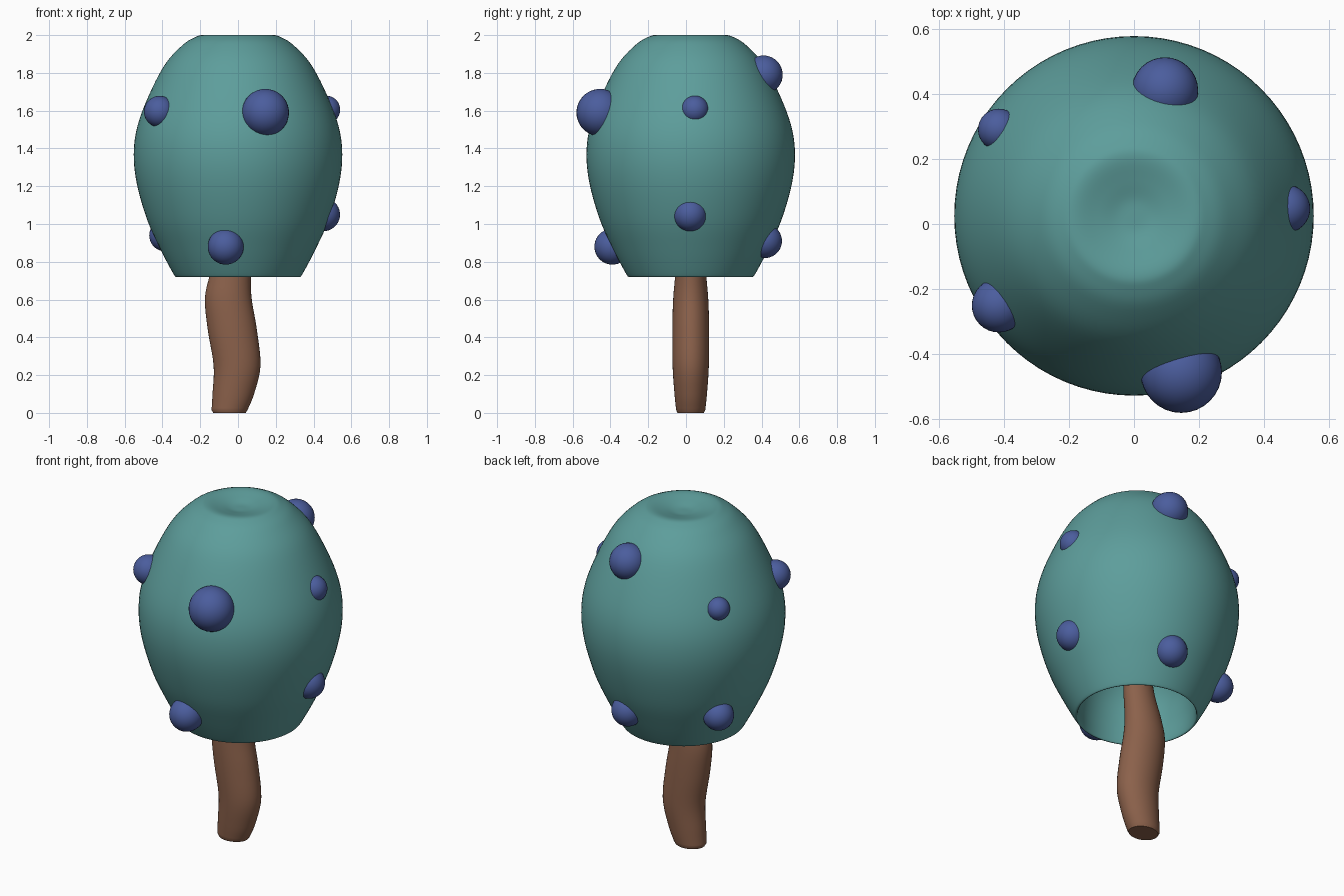
import bpy, bmesh, math

if "Cube" in bpy.data.objects:
    bpy.data.objects.remove(bpy.data.objects["Cube"])


def material(name, rgb):
    m = bpy.data.materials.new(name)
    m.diffuse_color = (*rgb, 1)
    m.use_nodes = True
    m.node_tree.nodes["Principled BSDF"].inputs["Base Color"].default_value = m.diffuse_color
    return m


TEAL = material("teal", (0.11, 0.34, 0.33))
BROWN = material("brown", (0.26, 0.12, 0.07))
BLUE = material("blue", (0.07, 0.11, 0.34))
CY = 0.025  # common axis in y


def smooth_path(pts, steps):
    """Catmull-Rom interpolation through stations of any dimension."""
    p = [pts[0]] + pts + [pts[-1]]
    out = []
    for a, b, c, d in zip(p, p[1:], p[2:], p[3:]):
        for k in range(steps):
            t = k / steps
            out.append([0.5 * (2 * q + (r - o) * t + (2 * o - 5 * q + 4 * r - s) * t * t
                               + (3 * q - o - 3 * r + s) * t ** 3)
                        for o, q, r, s in zip(a, b, c, d)])
    out.append(list(pts[-1]))
    return out


def loft(name, stations, mat, sides):
    """Skin elliptical rings given as (z, centre x, radius x, radius y)."""
    bm = bmesh.new()
    rings = []
    for z, x, rx, ry in stations:
        rings.append([bm.verts.new((x + rx * math.cos(a), CY + ry * math.sin(a), z))
                      for a in (2 * math.pi * i / sides for i in range(sides))])
    for lo, hi in zip(rings, rings[1:]):
        for i in range(sides):
            j = (i + 1) % sides
            bm.faces.new((lo[i], lo[j], hi[j], hi[i]))
    bm.faces.new(rings[0][::-1])
    bm.faces.new(rings[-1])
    bmesh.ops.recalc_face_normals(bm, faces=bm.faces)
    me = bpy.data.meshes.new(name)
    bm.to_mesh(me)
    bm.free()
    me.materials.append(mat)
    ob = bpy.data.objects.new(name, me)
    bpy.context.collection.objects.link(ob)
    shade(ob)
    return ob


def shade(ob):
    bpy.ops.object.select_all(action='DESELECT')
    ob.select_set(True)
    bpy.context.view_layer.objects.active = ob
    bpy.ops.object.shade_smooth_by_angle(angle=math.radians(50))


# Crown: hollow underneath, rounded rim, bulging wall, shallow dimple on top
crown = [(1.20, 0.004), (1.15, 0.18), (1.0, 0.285), (0.85, 0.315), (0.745, 0.318),
         (0.72, 0.327), (0.745, 0.347), (0.865, 0.41), (1.02, 0.48), (1.21, 0.535),
         (1.37, 0.552), (1.52, 0.532), (1.69, 0.468), (1.85, 0.383), (1.95, 0.29),
         (1.99, 0.225), (2.0, 0.18), (1.985, 0.11), (1.97, 0.05), (1.968, 0.004)]
loft("crown", [(z, 0, r, r) for z, r in smooth_path(crown, 5)], TEAL, 80)

# Trunk: oval, S-shaped, tapering at both ends
trunk = [(0.015, -0.045, 0.095, 0.077), (0.1, -0.025, 0.11, 0.086),
         (0.25, -0.005, 0.124, 0.096), (0.44, -0.03, 0.13, 0.0975),
         (0.6, -0.051, 0.124, 0.093), (0.72, -0.042, 0.11, 0.083),
         (0.9, -0.01, 0.088, 0.07), (1.19, 0.0, 0.07, 0.06)]
loft("trunk", [(0, -0.045, 0.086, 0.07)] + smooth_path(trunk, 5), BROWN, 40)

# Fruit: balls half sunk into the crown (x, y, z, radius)
fruit = [(0.145, -0.455, 1.59, 0.125), (-0.065, -0.39, 0.88, 0.095),
         (0.467, 0.047, 1.605, 0.074), (0.452, 0.022, 1.05, 0.088),
         (0.095, 0.41, 1.79, 0.102), (0.09, 0.418, 0.91, 0.09),
         (-0.415, -0.25, 1.595, 0.083), (-0.415, 0.29, 1.60, 0.064),
         (-0.385, 0.245, 0.94, 0.085)]
for n, (x, y, z, r) in enumerate(fruit, 1):
    bpy.ops.mesh.primitive_uv_sphere_add(segments=32, ring_count=20, radius=r, location=(x, y, z))
    ball = bpy.context.object
    ball.name = f"fruit_{n}"
    ball.data.materials.append(BLUE)
    shade(ball)
